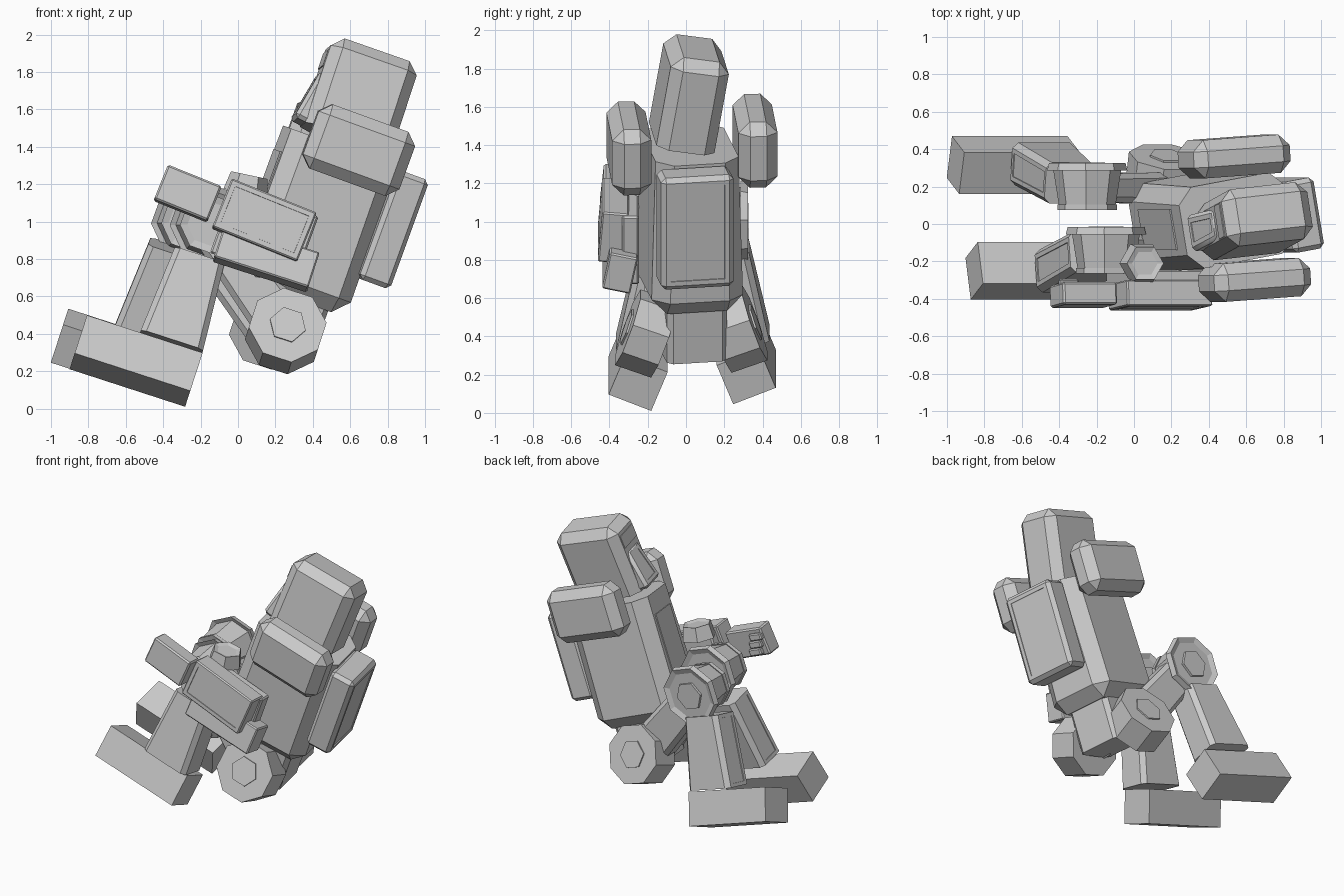
import bpy, bmesh
from math import radians, degrees, atan2
from mathutils import Matrix, Vector

old = bpy.data.objects.get("Cube")
if old:
    bpy.data.objects.remove(old)

grey = bpy.data.materials.new("plain_grey")
grey.use_nodes = True
grey.diffuse_color = (0.6, 0.6, 0.6, 1)
grey.node_tree.nodes["Principled BSDF"].inputs["Base Color"].default_value = (0.6, 0.6, 0.6, 1)


def pose(loc, rx=0, ry=0, rz=0):
    """Placement: turn about z, then x, then y, then move."""
    return (Matrix.Translation(loc) @ Matrix.Rotation(radians(ry), 4, "Y")
            @ Matrix.Rotation(radians(rx), 4, "X") @ Matrix.Rotation(radians(rz), 4, "Z"))


def finish(name, bm, mat, smooth=True):
    me = bpy.data.meshes.new(name)
    bmesh.ops.recalc_face_normals(bm, faces=bm.faces)
    bm.transform(mat)
    bm.to_mesh(me)
    bm.free()
    me.materials.append(grey)
    ob = bpy.data.objects.new(name, me)
    bpy.context.collection.objects.link(ob)
    bpy.ops.object.select_all(action="DESELECT")
    ob.select_set(True)
    bpy.context.view_layer.objects.active = ob
    if smooth:
        bpy.ops.object.shade_smooth_by_angle(angle=radians(35))


def is_bevelled(edge, mode):
    low, high = sorted(v.co.z for v in edge.verts)
    upright = high - low > 0.01
    return {"all": True, "upright": upright,
            "no_top": upright or high < 0, "no_base": upright or low > 0}[mode]


def box(name, mat, size, bevel=0.0, top=(1, 1), panel=None, edges="all"):
    """Chamfered block; top scales the upper end, panel recesses the face along a direction."""
    bm = bmesh.new()
    bmesh.ops.create_cube(bm, size=1)
    for v in bm.verts:
        upper = v.co.z > 0
        v.co = Vector(v.co[i] * size[i] for i in range(3))
        if upper:
            v.co.x *= top[0]
            v.co.y *= top[1]
    if bevel:
        chosen = [e for e in bm.edges if is_bevelled(e, edges)]
        bmesh.ops.bevel(bm, geom=chosen, offset=bevel, segments=1, affect="EDGES")
    if panel:
        bm.normal_update()
        face = max(bm.faces, key=lambda f: f.normal.dot(Vector(panel)) * f.calc_area())
        bmesh.ops.inset_region(bm, faces=[face], thickness=0.035)
        bmesh.ops.inset_region(bm, faces=[face], thickness=0.001, depth=-0.005)
    finish(name, bm, mat)


def disc(name, mat, r1, r2, depth, sides=8, cap=0.0, sink=0.0):
    """Faceted drum along local y, with inset ends."""
    bm = bmesh.new()
    bmesh.ops.create_cone(bm, cap_ends=True, segments=sides, radius1=r1, radius2=r2, depth=depth)
    bm.normal_update()
    if cap:
        ends = [f for f in bm.faces if abs(f.normal.z) > 0.9]
        bmesh.ops.inset_individual(bm, faces=ends, thickness=cap, depth=sink)
    turn = Matrix.Rotation(radians(-90), 4, "X") @ Matrix.Rotation(radians(180 / sides), 4, "Z")
    finish(name, bm, mat @ turn, False)


# Leaning body frame: local x points to the back, z to the head
body = Matrix.Translation((0.414, 0.025, 1.02)) @ Matrix.Rotation(radians(20), 4, "Y") \
    @ Matrix.Rotation(radians(10), 4, "Z")

# Torso
box("torso", body @ pose((-0.005, -0.005, -0.02)), (0.63, 0.49, 0.85), 0.085, (0.98, 0.9), edges="no_top")
box("chest_plate", body @ pose((-0.318, 0, 0.02)), (0.009, 0.22, 0.5))
box("backpack", body @ pose((0.385, -0.045, 0.085)), (0.18, 0.385, 0.62), 0.025, panel=(1, 0, 0))
box("pelvis", body @ pose((0.06, 0, -0.56)), (0.31, 0.32, 0.34), 0.03, edges="upright")

# Head with face guard
head = body @ pose((0.0, -0.005, 0.695), rx=-10, rz=-4)
box("head", head, (0.49, 0.31, 0.5), 0.06, edges="no_base")
box("face_guard", head @ pose((-0.24, 0, -0.1), ry=8), (0.1, 0.2, 0.29), 0.02, (0.6, 0.8), panel=(-1, 0, 0))
box("visor", head @ pose((-0.246, 0, 0.12)), (0.009, 0.18, 0.09))

# Shoulder pods
for side, word in ((-1, "right"), (1, "left")):
    box(word + "_shoulder", body @ pose((0.035, 0.335 * side, 0.42), rz=-6), (0.55, 0.205, 0.365), 0.06)

# Single bent arm
box("forearm", pose((0.14, -0.38, 1.005), rx=-5, ry=22), (0.49, 0.14, 0.28), 0.008, panel=(0, -1, 0))
box("forearm_underside", pose((0.15, -0.345, 0.81), rx=-12, ry=18), (0.53, 0.15, 0.2), 0.008)
box("forearm_inner_plate", pose((0.14, -0.29, 0.93), ry=20), (0.48, 0.09, 0.38), 0.01)
box("hand", pose((-0.27, -0.38, 1.15), ry=22, rx=-6), (0.31, 0.12, 0.2), 0.01)
for i in range(3):
    box("finger", pose((-0.35, -0.34, 1.11 + 0.055 * i), ry=22), (0.1, 0.09, 0.05), 0.008)
disc("elbow_knob", pose((0.05, -0.21, 1.2), rx=90, ry=12), 0.12, 0.1, 0.1, 6, 0.03, -0.01)

# Legs: each side gives hip, knee, shin and foot centres
legs = (("right", -1, (0.255, -0.21, 0.415), (-0.15, -0.14, 0.99), (-0.285, -0.2, 0.575), (-0.545, -0.25, 0.255)),
        ("left", 1, (0.17, 0.265, 0.44), (-0.25, 0.2, 1.0), (-0.415, 0.27, 0.625), (-0.645, 0.315, 0.29)))
for word, side, hip, knee, shin, foot in legs:
    # Hip drum
    hip_pose = pose(hip, rx=20 * side, ry=18)
    disc(word + "_hip", hip_pose, 0.21, 0.21, 0.2, 8)
    disc(word + "_hip_cap", hip_pose @ pose((0, 0.1 * side, 0)), 0.1, 0.1, 0.02, 6)
    # Thigh runs from the inner side of the hip to the knee
    a, b = Vector(hip) - Vector((0, 0.08 * side, 0)), Vector(knee)
    lean = degrees(atan2(b.x - a.x, b.z - a.z))
    box(word + "_thigh", pose((a + b) / 2, ry=lean), (0.28, 0.17, (b - a).length), 0.03,
        (0.85, 0.9), edges="upright")
    # Knee drum with rims
    knee_pose = pose(knee, ry=20)
    disc(word + "_knee", knee_pose, 0.15, 0.185, 0.22, 8)
    disc(word + "_knee_rim", knee_pose @ pose((0, 0.105, 0)), 0.215, 0.205, 0.04, 8, 0.05, -0.02)
    disc(word + "_knee_cap", knee_pose @ pose((0, 0.105, 0)), 0.1, 0.1, 0.045, 6)
    disc(word + "_knee_end", knee_pose @ pose((0, -0.11, 0)), 0.16, 0.16, 0.03, 8, 0.04, -0.01)
    # Shin with front panel
    box(word + "_shin", pose(shin, rx=12 * side, ry=18), (0.35, 0.235, 0.49), 0.03, (0.8, 0.95),
        edges="upright", panel=(-1, 0, 0))
    # Foot
    box(word + "_foot", pose(foot, rx=22 * side, ry=18), (0.65, 0.24, 0.23))
